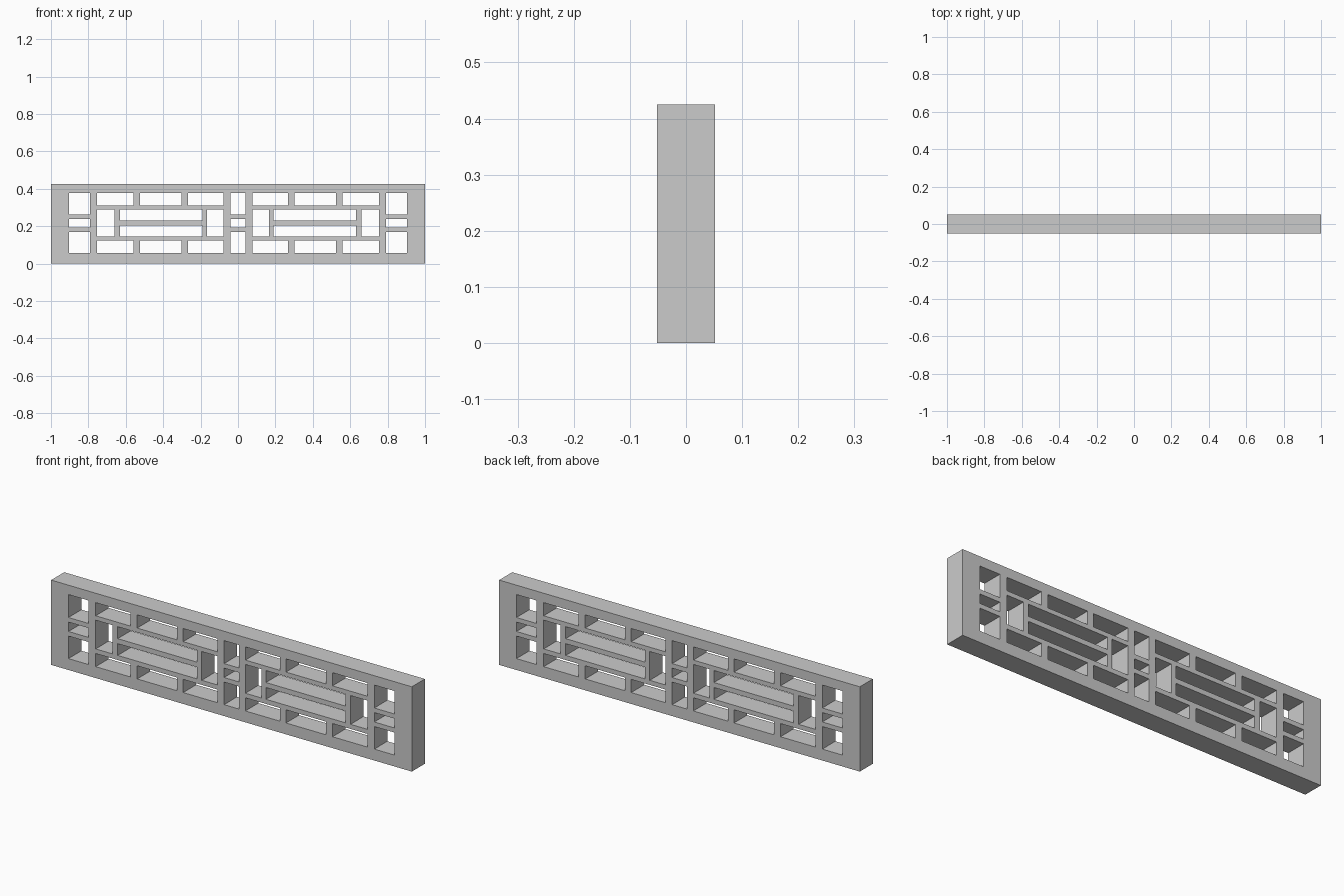
import bpy, bmesh
from math import pi

if "Cube" in bpy.data.objects:
    bpy.data.objects.remove(bpy.data.objects["Cube"])

W, H, D = 1.0, 0.425, 0.0515   # half width, height, half depth


def rect(curve, x0, x1, z0, z1):
    """Add one closed rectangular outline to the panel profile."""
    s = curve.splines.new('POLY')
    s.points.add(3)
    for p, (x, z) in zip(s.points, [(x0, z0), (x1, z0), (x1, z1), (x0, z1)]):
        p.co = (x, z, 0, 1)
    s.use_cyclic_u = True


# Openings of the left half
end_rows = [(0.057, 0.17), (0.193, 0.24), (0.263, 0.378)]
brick_rows = [(0.057, 0.123), (0.312, 0.378)]
bricks = [(-0.753, -0.56), (-0.523, -0.302), (-0.268, -0.077)]
uprights = [(-0.753, -0.66), (-0.165, -0.077)]
slots = [(0.146, 0.205), (0.23, 0.29)]

half = [(-0.904, -0.792, *r) for r in end_rows]
half += [(*b, *r) for b in bricks for r in brick_rows]
half += [(*u, 0.146, 0.29) for u in uprights]
half += [(-0.631, -0.191, *s) for s in slots]

# Profile: outer frame, mirrored openings and centre column
profile = bpy.data.curves.new("lattice_profile", 'CURVE')
profile.dimensions = '2D'
profile.fill_mode = 'BOTH'
profile.extrude = D
rect(profile, -W, W, 0, H)
for x0, x1, z0, z1 in half:
    rect(profile, x0, x1, z0, z1)
    rect(profile, -x1, -x0, z0, z1)
for r in end_rows:
    rect(profile, -0.041, 0.041, *r)

# Lattice panel: extruded profile stood upright
panel = bpy.data.objects.new("lattice_panel", profile)
panel.rotation_euler.x = pi / 2
bpy.context.collection.objects.link(panel)
panel.select_set(True)
bpy.context.view_layer.objects.active = panel
bpy.ops.object.convert(target='MESH')
bpy.ops.object.transform_apply(location=False, rotation=True, scale=False)

# Weld caps to walls and make normals consistent
panel = bpy.context.object
bm = bmesh.new()
bm.from_mesh(panel.data)
bmesh.ops.remove_doubles(bm, verts=bm.verts, dist=1e-4)
bmesh.ops.recalc_face_normals(bm, faces=bm.faces)
for f in bm.faces:
    f.smooth = False
bm.to_mesh(panel.data)
bm.free()
